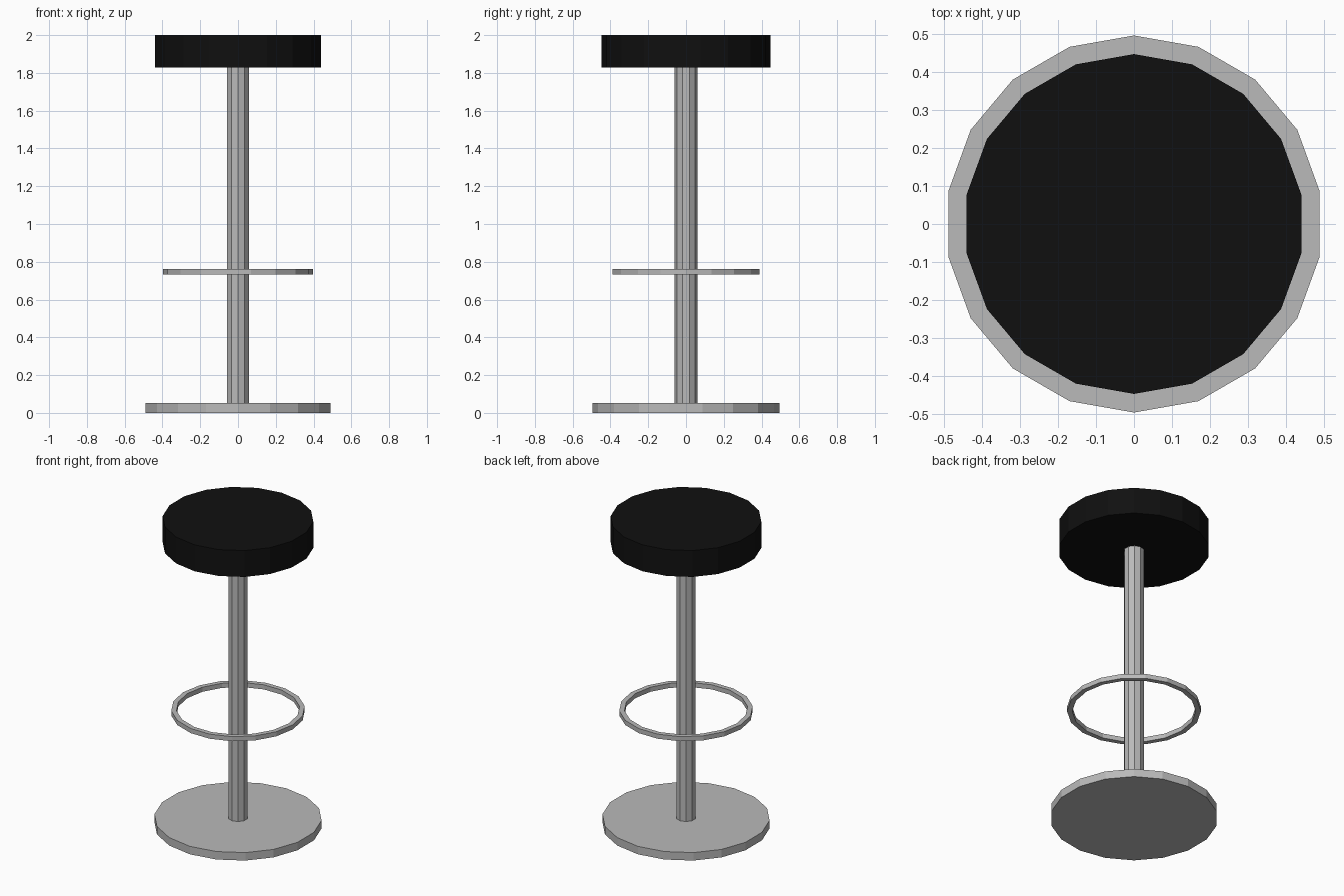
import bpy, bmesh
from math import tau
from mathutils import Vector

cube = bpy.data.objects.get("Cube")
if cube:
    bpy.data.objects.remove(cube, do_unlink=True)


def make_material(name, colour):
    mat = bpy.data.materials.new(name)
    mat.use_nodes = True
    mat.diffuse_color = colour
    mat.node_tree.nodes["Principled BSDF"].inputs["Base Color"].default_value = colour
    return mat


grey = make_material("brushed grey metal", (0.49, 0.49, 0.49, 1))
black = make_material("black padding", (0.005, 0.005, 0.005, 1))


def disc(name, sides, radius, bottom, top, mat):
    """Flat-sided cylinder spanning two heights, with a corner on the y axis."""
    bpy.ops.mesh.primitive_cylinder_add(
        vertices=sides, radius=radius, depth=top - bottom,
        location=(0, 0, (top + bottom) / 2))
    obj = bpy.context.object
    obj.name = name
    obj.data.materials.append(mat)
    return obj


def square_ring(name, sides, inner, outer, bottom, top, mat):
    """Square profile spun around z, with a corner on the x axis."""
    bm = bmesh.new()
    corners = [(inner, bottom), (outer, bottom), (outer, top), (inner, top)]
    verts = [bm.verts.new((r, 0, z)) for r, z in corners]
    edges = [bm.edges.new((verts[i - 1], verts[i])) for i in range(len(verts))]
    bmesh.ops.spin(bm, geom=verts + edges, axis=Vector((0, 0, 1)),
                   cent=Vector(), angle=tau, steps=sides)
    bmesh.ops.remove_doubles(bm, verts=bm.verts, dist=0.0001)
    bmesh.ops.recalc_face_normals(bm, faces=bm.faces)
    mesh = bpy.data.meshes.new(name)
    bm.to_mesh(mesh)
    bm.free()
    mesh.materials.append(mat)
    obj = bpy.data.objects.new(name, mesh)
    bpy.context.collection.objects.link(obj)
    return obj


# Floor plate, column, foot rest and padded seat
disc("base", 18, 0.496, 0, 0.052, grey)
disc("column", 10, 0.06, 0.052, 1.828, grey)
square_ring("foot_ring", 18, 0.365, 0.396, 0.732, 0.762, grey)
disc("seat", 18, 0.447, 1.828, 2, black)
